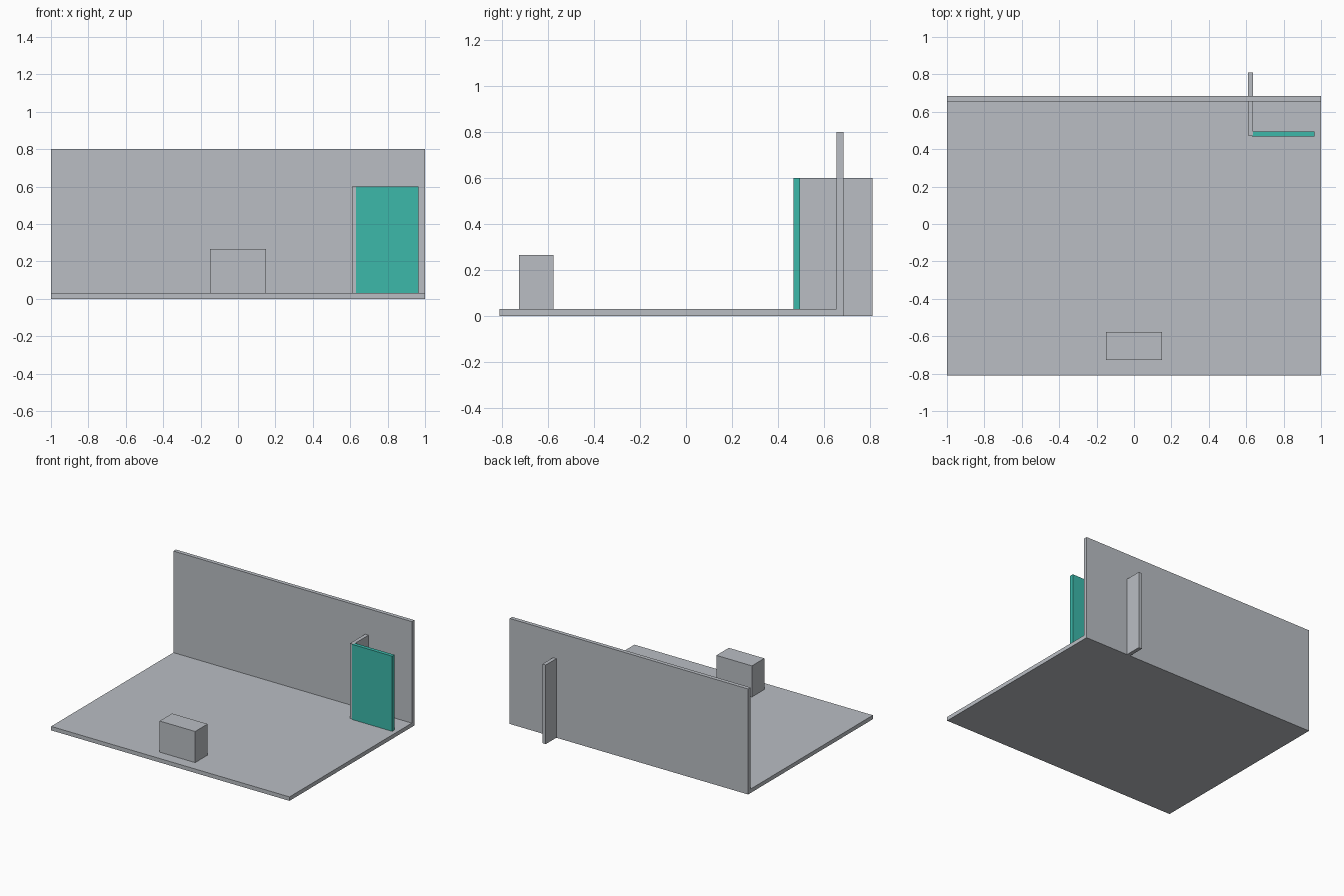
import bpy
import bmesh
from mathutils import Vector

if "Cube" in bpy.data.objects:
    bpy.data.objects.remove(bpy.data.objects["Cube"])


def material(name, color):
    mat = bpy.data.materials.new(name)
    mat.diffuse_color = (*color, 1.0)
    mat.use_nodes = True
    mat.node_tree.nodes["Principled BSDF"].inputs["Base Color"].default_value = mat.diffuse_color
    return mat


GREY = material("light grey", (0.491, 0.515, 0.552))
TEAL = material("teal", (0.045, 0.479, 0.402))


def box(name, low, high, mat):
    """Axis-aligned box between two opposite corners."""
    low, high = Vector(low), Vector(high)
    size, centre = high - low, (low + high) / 2
    bm = bmesh.new()
    bmesh.ops.create_cube(bm, size=1.0)
    bmesh.ops.scale(bm, vec=size, verts=bm.verts)
    mesh = bpy.data.meshes.new(name)
    bm.to_mesh(mesh)
    bm.free()
    mesh.materials.append(mat)
    obj = bpy.data.objects.new(name, mesh)
    obj.location = centre
    bpy.context.collection.objects.link(obj)
    return obj


# Room shell: floor slab butting against the back wall
box("floor", (-1, -0.811, 0), (1, 0.654, 0.03), GREY)
box("back_wall", (-1, 0.654, 0), (1, 0.684, 0.80), GREY)

# Side panel passing through the back wall
box("side_panel", (0.609, 0.474, 0), (0.637, 0.811, 0.60), GREY)

# Coloured front panel, set into the floor
box("front_panel", (0.630, 0.467, 0.01), (0.966, 0.495, 0.60), TEAL)

# Low block near the front edge, set into the floor
box("front_block", (-0.149, -0.726, 0.01), (0.149, -0.577, 0.266), GREY)
